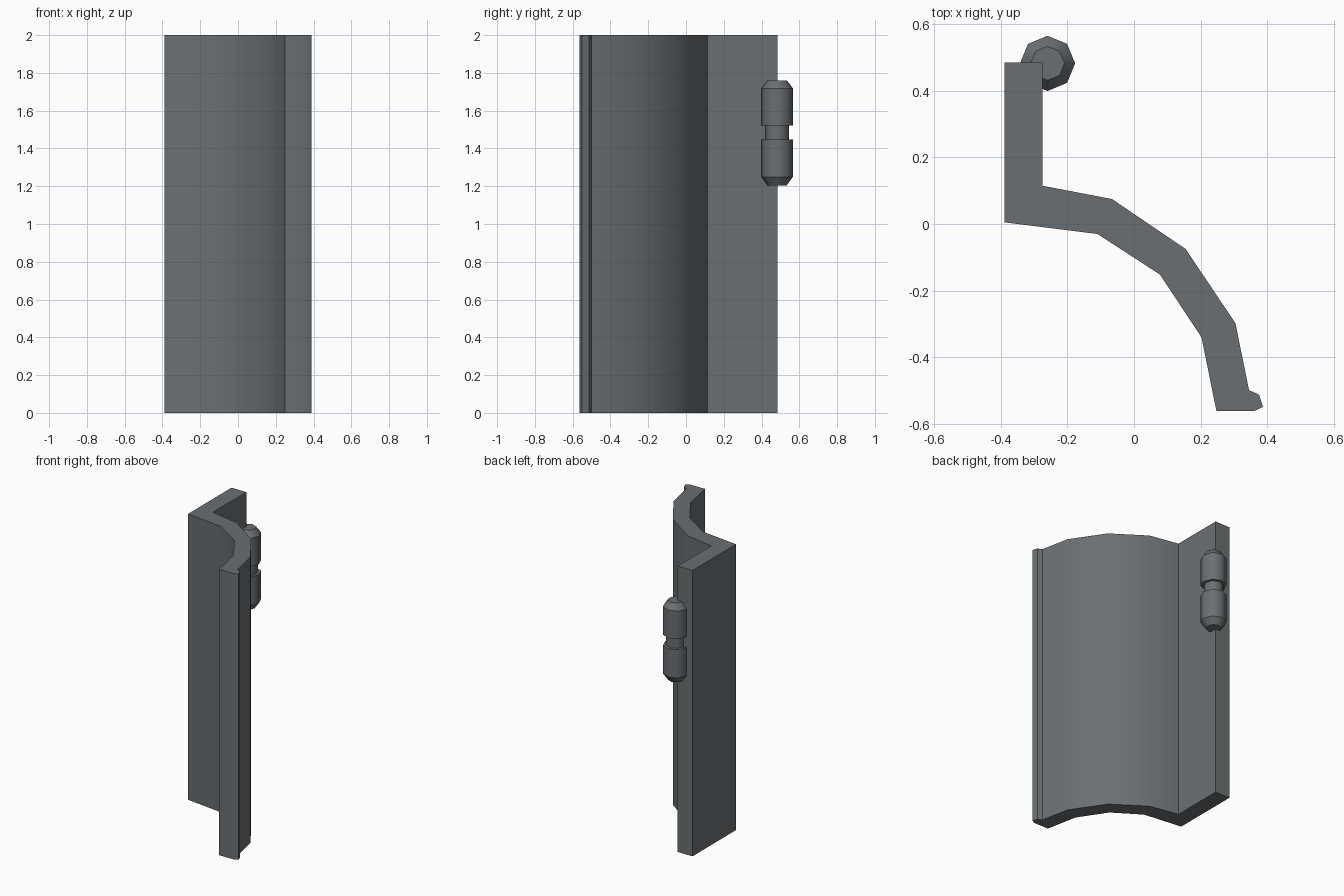
import bpy, bmesh
from math import radians
from mathutils import Matrix

cube = bpy.data.objects.get("Cube")
if cube:
    bpy.data.objects.remove(cube, do_unlink=True)

metal = bpy.data.materials.new("dark_grey_metal")
metal.use_nodes = True
colour = (0.147, 0.159, 0.168, 1)
metal.diffuse_color = colour
metal.node_tree.nodes["Principled BSDF"].inputs["Base Color"].default_value = colour


def make_object(name, bm):
    bmesh.ops.recalc_face_normals(bm, faces=bm.faces)
    mesh = bpy.data.meshes.new(name)
    bm.to_mesh(mesh)
    bm.free()
    mesh.materials.append(metal)
    obj = bpy.data.objects.new(name, mesh)
    bpy.context.collection.objects.link(obj)
    return obj


# Curved door panel: bent cross-section with a small lip, extruded upward
outer = [(-.39, .485), (-.39, .005), (-.11, -.03), (.078, -.152), (.203, -.341), (.248, -.563)]
lip = [(.36, -.563), (.388, -.55), (.376, -.513), (.346, -.5)]
inner = [(.305, -.298), (.155, -.075), (-.066, .075), (-.275, .115), (-.275, .485)]
bm = bmesh.new()
base = bm.faces.new([bm.verts.new((x, y, 0)) for x, y in outer + lip + inner])
new = bmesh.ops.extrude_face_region(bm, geom=[base], use_keep_orig=True)["geom"]
bmesh.ops.translate(bm, vec=(0, 0, 2), verts=[v for v in new if isinstance(v, bmesh.types.BMVert)])
panel = make_object("door_panel", bm)
bpy.ops.object.select_all(action="DESELECT")
panel.select_set(True)
bpy.context.view_layer.objects.active = panel
bpy.ops.object.shade_smooth_by_angle(angle=radians(30))

# Hinge barrel: stacked eight-sided rings with chamfered ends and a waist
sides = 8
profile = [(.051, 1.205), (.083, 1.25), (.083, 1.448), (.063, 1.448),
           (.063, 1.522), (.083, 1.522), (.083, 1.718), (.051, 1.76)]
bm = bmesh.new()
rings = []
for radius, z in profile:
    ring = bmesh.ops.create_circle(bm, segments=sides, radius=radius,
                                   matrix=Matrix.Translation((-.26, .483, z)))
    rings.append(ring["verts"])
for low, high in zip(rings, rings[1:]):
    for i in range(sides):
        j = (i + 1) % sides
        bm.faces.new((low[i], low[j], high[j], high[i]))
bm.faces.new(rings[0])
bm.faces.new(rings[-1])
for face in bm.faces:
    face.smooth = True
for edge in bm.edges:
    a, b = edge.verts
    edge.smooth = abs(a.co.z - b.co.z) > 0.001  # keep ring edges crisp
make_object("hinge_barrel", bm)
